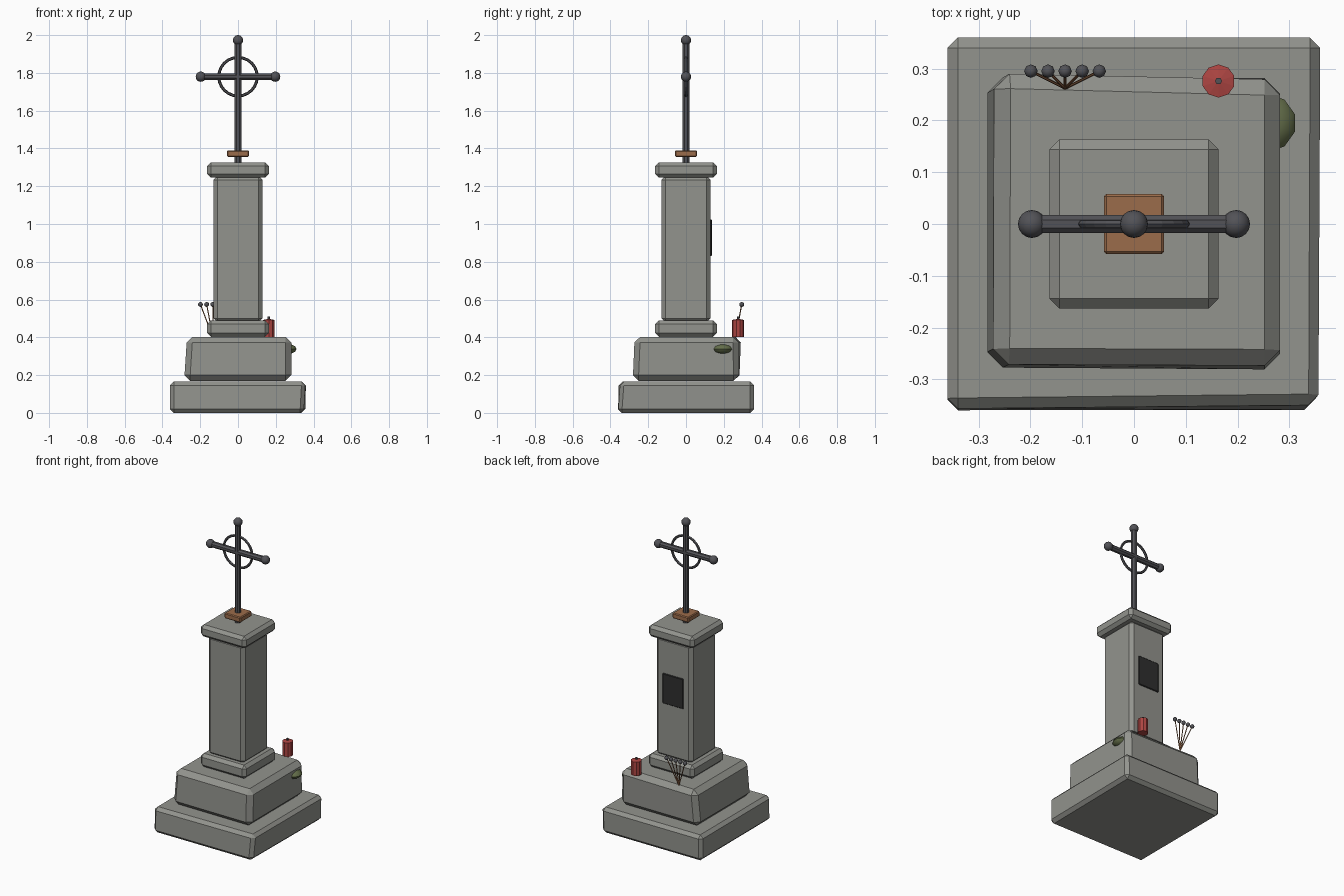
import bpy, bmesh, math
from mathutils import Vector

if "Cube" in bpy.data.objects:
    bpy.data.objects.remove(bpy.data.objects["Cube"])


def mat(name, rgb):
    m = bpy.data.materials.new(name)
    m.diffuse_color = (*rgb, 1)
    m.use_nodes = True
    m.node_tree.nodes["Principled BSDF"].inputs["Base Color"].default_value = m.diffuse_color
    return m


STONE = mat("grey stone", (0.29, 0.295, 0.27))
IRON = mat("dark iron", (0.085, 0.085, 0.095))
COPPER = mat("rusty copper", (0.33, 0.15, 0.07))
RED = mat("red wax", (0.42, 0.06, 0.055))
MOSS = mat("moss green", (0.13, 0.16, 0.07))
BLACK = mat("dark plaque", (0.028, 0.028, 0.028))


def finish(name, bm, material, smooth=None):
    bmesh.ops.recalc_face_normals(bm, faces=bm.faces)
    me = bpy.data.meshes.new(name)
    bm.to_mesh(me)
    bm.free()
    me.materials.append(material)
    ob = bpy.data.objects.new(name, me)
    bpy.context.collection.objects.link(ob)
    if smooth:
        bpy.ops.object.select_all(action='DESELECT')
        ob.select_set(True)
        bpy.context.view_layer.objects.active = ob
        bpy.ops.object.shade_smooth_by_angle(angle=math.radians(smooth))
    return ob


def block(name, lo, hi, bevel, material, shift=None):
    """Chamfered box; shift moves corners, keyed by (x, y, z) side signs."""
    bm = bmesh.new()
    bmesh.ops.create_cube(bm, size=2)
    for v in bm.verts:
        key = tuple(round(c) for c in v.co)
        v.co = Vector([hi[i] if key[i] > 0 else lo[i] for i in range(3)])
        v.co += Vector((shift or {}).get(key, (0, 0, 0)))
    bmesh.ops.bevel(bm, geom=bm.edges[:], offset=bevel, segments=1,
                    affect='EDGES', clamp_overlap=True)
    return finish(name, bm, material)


def square(name, half, z0, z1, bevel, material, shift=None):
    return block(name, (-half, -half, z0), (half, half, z1), bevel, material, shift)


def ball(name, center, radii, material, seg=12, rings=8):
    bm = bmesh.new()
    bmesh.ops.create_uvsphere(bm, u_segments=seg, v_segments=rings, radius=1)
    for v in bm.verts:
        v.co = Vector([c + a * r for c, a, r in zip(center, v.co, radii)])
    return finish(name, bm, material, 50)


def rod(name, a, b, radius, material, sides=8):
    a, b = Vector(a), Vector(b)
    bm = bmesh.new()
    bmesh.ops.create_cone(bm, cap_ends=True, segments=sides, radius1=radius,
                          radius2=radius, depth=(b - a).length)
    rot = (b - a).to_track_quat('Z', 'Y')
    for v in bm.verts:
        c, s = math.cos(math.pi / sides), math.sin(math.pi / sides)
        p = Vector((v.co.x * c - v.co.y * s, v.co.x * s + v.co.y * c, v.co.z))
        v.co = rot @ p + (a + b) / 2
    return finish(name, bm, material)


# Stepped stone base, slightly irregular
square("base_slab", 0.36, 0.0, 0.165, 0.02, STONE, {
    (1, -1, -1): (-0.012, 0, 0), (1, 1, -1): (-0.004, 0, 0),
    (-1, -1, 1): (0, 0.004, 0), (1, -1, 1): (-0.003, 0.012, 0)})
square("middle_block", 0.282, 0.17, 0.403, 0.03, STONE, {
    (-1, -1, 1): (0.012, 0.012, 0), (-1, 1, 1): (0.014, 0.01, 0),
    (1, 1, 1): (0, -0.004, 0), (1, -1, 1): (0, 0.01, 0),
    (-1, 1, -1): (-0.003, 0, 0), (-1, -1, -1): (-0.003, 0.004, 0)})

# Pillar
square("plinth", 0.163, 0.403, 0.49, 0.019, STONE)
square("shaft", 0.13, 0.48, 1.255, 0.021, STONE)
square("cap", 0.163, 1.247, 1.325, 0.019, STONE)
block("plaque", (-0.075, 0.127, 0.83), (0.075, 0.1365, 1.025), 0.004, BLACK)

# Iron cross
square("collar", 0.058, 1.355, 1.39, 0.005, COPPER)
ARM = 1.78
rod("cross_post", (0, 0, 1.32), (0, 0, 1.972), 0.019, IRON)
rod("cross_arm", (-0.197, 0, ARM), (0.197, 0, ARM), 0.019, IRON)
for tag, x, z in (("top", 0, 1.973), ("left", -0.197, ARM), ("right", 0.197, ARM)):
    ball("finial_" + tag, (x, 0, z), (0.027,) * 3, IRON, 16, 10)
bpy.ops.mesh.primitive_torus_add(location=(0, 0, ARM), rotation=(math.pi / 2, 0, 0),
                                 major_radius=0.102, minor_radius=0.008,
                                 major_segments=24, minor_segments=6)
ring = bpy.context.object
ring.name = "cross_ring"
ring.data.materials.append(IRON)

# Candle with a shallow crown and a wick
bm = bmesh.new()
bmesh.ops.create_cone(bm, cap_ends=True, cap_tris=True, segments=10,
                      radius1=0.032, radius2=0.032, depth=0.09)
for v in bm.verts:
    if v.co.z > 0 and v.co.xy.length < 0.01:
        v.co.z += 0.006
    v.co += Vector((0.163, 0.276, 0.447))
finish("candle", bm, RED)
rod("candle_wick", (0.163, 0.276, 0.485), (0.163, 0.276, 0.509), 0.007, IRON, 6)

# Fan of dried flowers
for i in range(5):
    tip = (-0.133 + (i - 2) * 0.033, 0.295, 0.574)
    rod(f"flower_stem_{i + 1}", (-0.133, 0.262, 0.40), tip, 0.003, COPPER, 5)
    ball(f"flower_head_{i + 1}", tip, (0.013,) * 3, IRON, 8, 6)

# Moss clump on the side of the middle block
ball("moss", (0.258, 0.195, 0.338), (0.055, 0.056, 0.027), MOSS, 10, 6)
